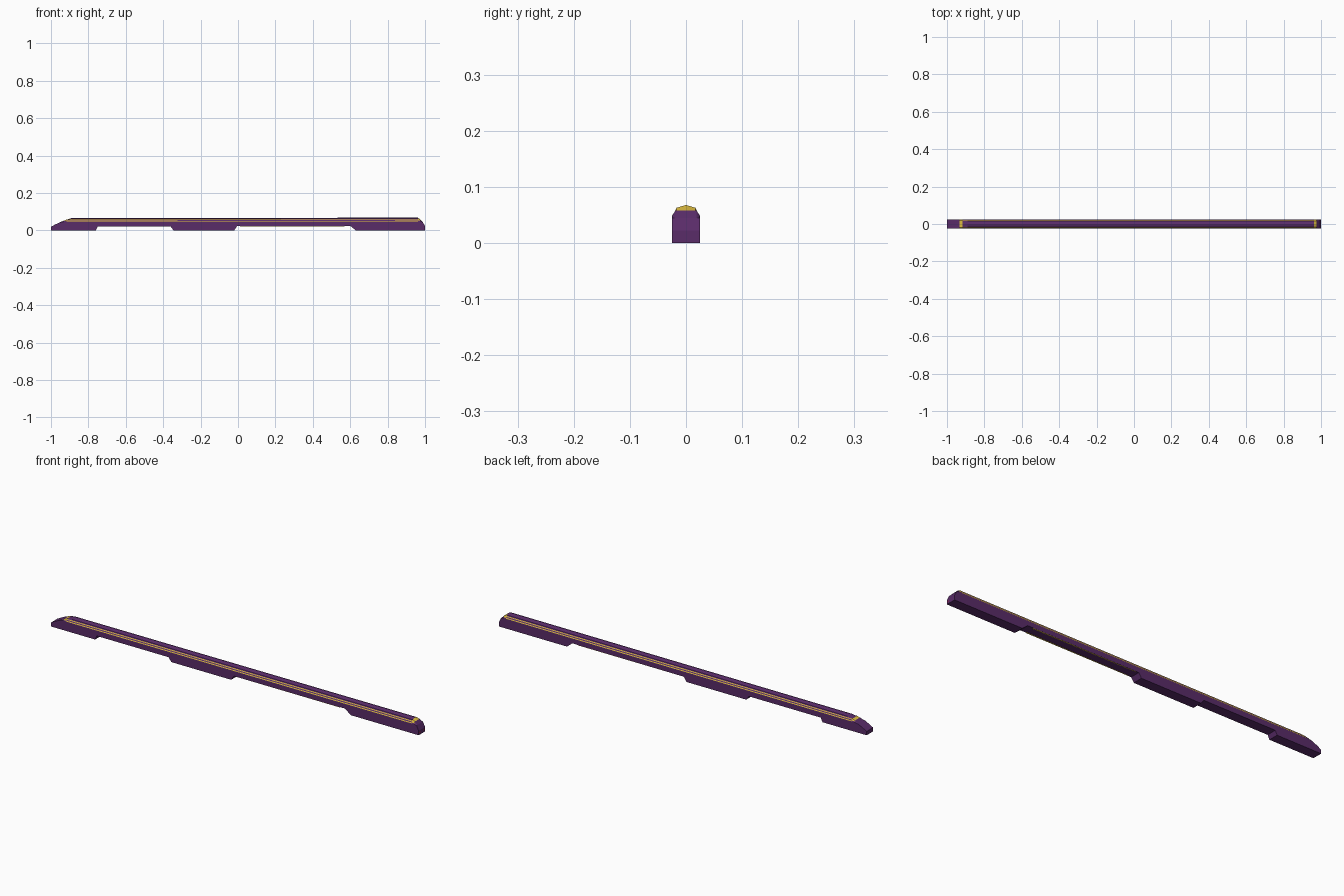
import bpy, bmesh

if "Cube" in bpy.data.objects:
    bpy.data.objects.remove(bpy.data.objects["Cube"])

def material(name, color):
    m = bpy.data.materials.new(name)
    m.diffuse_color = (*color, 1)
    m.use_nodes = True
    m.node_tree.nodes["Principled BSDF"].inputs["Base Color"].default_value = m.diffuse_color
    return m

PURPLE = material("purple", (0.10, 0.025, 0.14))
YELLOW = material("yellow", (0.72, 0.50, 0.05))
RED = material("red", (0.6, 0.01, 0.02))

# Half cross-section from skirt to roof ridge (y, z)
half = [(0.025, 0.0), (0.025, 0.048), (0.0232, 0.0515), (0.0205, 0.0555),
        (0.0188, 0.059), (0.0165, 0.063), (0.0, 0.068)]
section = half + [(-y, z) for y, z in half[-2::-1]]

# Stations along the length: x, underside height, nose cap height
stations = [(-1, 0, 0.019), (-0.98, 0, 0.030), (-0.955, 0, 0.042), (-0.932, 0, 0.052),
            (-0.918, 0, 0.057), (-0.89, 0, 1), (-0.76, 0, 1), (-0.75, 0.02, 1),
            (-0.36, 0.02, 1), (-0.345, 0, 1), (-0.02, 0, 1), (-0.005, 0.022, 1),
            (0.60, 0.024, 1), (0.63, 0, 1), (0.962, 0, 1), (0.975, 0, 0.058),
            (0.988, 0, 0.045), (1, 0, 0.022)]

# Car body: loft with clipped sloping ends and yellow shoulder lines
bm = bmesh.new()
rings = []
for x, low, cap in stations:
    roof = 0.96 + 0.04 * min(1, (x + 1) / 1.95)
    rings.append([bm.verts.new((x, y, max(low, min(z * roof, cap)))) for y, z in section])
n = len(section)
for a, b, sa, sb in zip(rings, rings[1:], stations, stations[1:]):
    mid = (sa[0] + sb[0]) / 2
    for i in range(n):
        j = (i + 1) % n
        f = bm.faces.new((a[i], a[j], b[j], b[i]))
        stripe = i in (1, 3, n - 3, n - 5) and -0.92 < mid < 0.962
        end_panel = 1 < i < n - 3 and (-0.932 < mid < -0.918 or 0.962 < mid < 0.975)
        f.material_index = int(stripe or end_panel)
bm.faces.new(rings[0])
bm.faces.new(rings[-1])
bmesh.ops.recalc_face_normals(bm, faces=bm.faces)
mesh = bpy.data.meshes.new("car_body")
bm.to_mesh(mesh)
bm.free()
mesh.materials.append(PURPLE)
mesh.materials.append(YELLOW)
bpy.context.collection.objects.link(bpy.data.objects.new("car_body", mesh))

def box(name, center, size, mat):
    bpy.ops.mesh.primitive_cube_add(size=1, location=center)
    o = bpy.context.object
    o.name = name
    o.scale = size
    o.data.materials.append(mat)

for side, s in (("left", -1), ("right", 1)):
    # Tail lights
    box("tail_light_" + side, (0.9985, s * 0.018, 0.011), (0.003, 0.011, 0.004), RED)
    # Thin underside trim in the long recess
    box("underside_trim_" + side, (0.29, s * 0.0225, 0.0232), (0.56, 0.004, 0.003), YELLOW)
